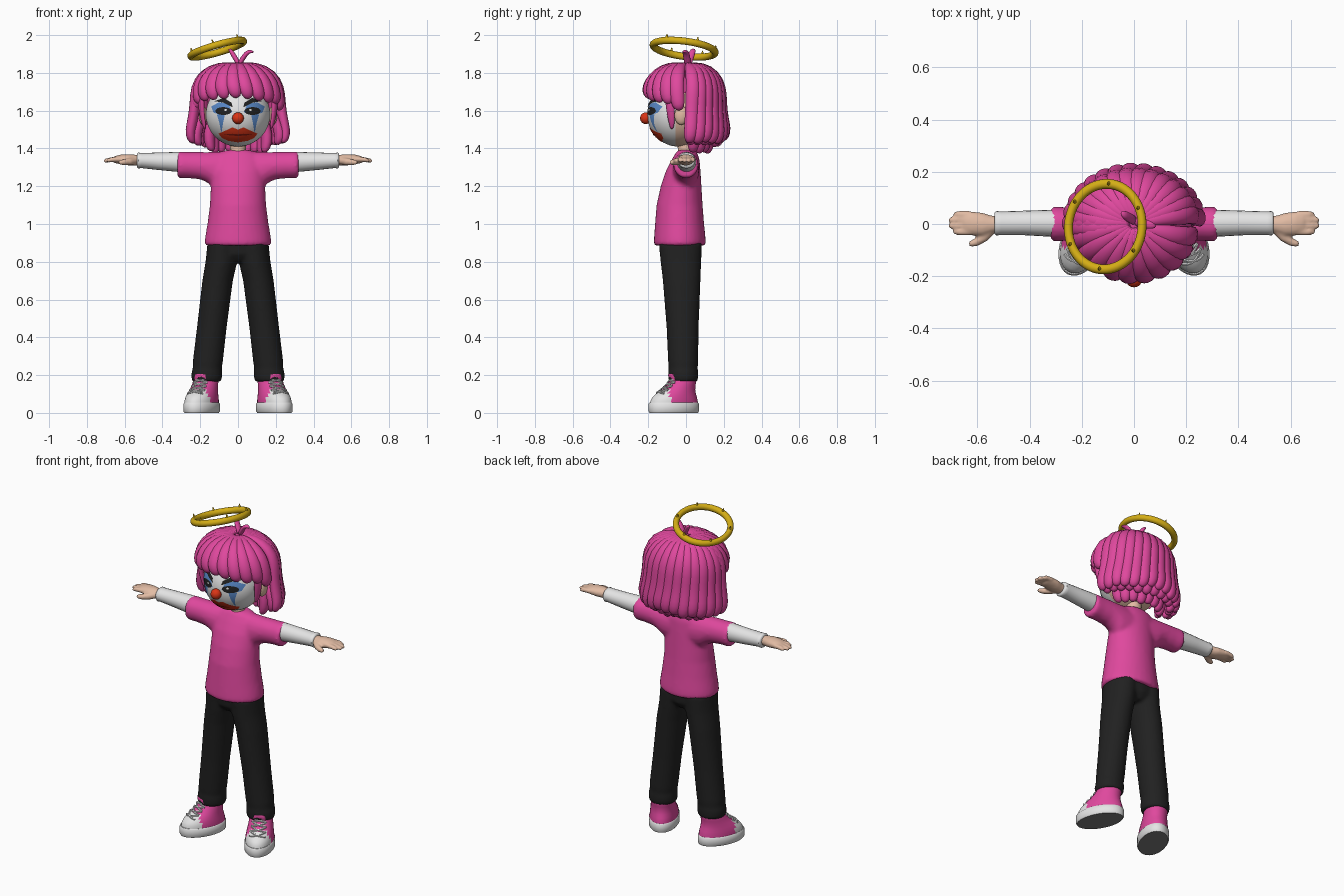
import bpy, bmesh, math, random
from mathutils import Vector, Matrix

if "Cube" in bpy.data.objects:
    bpy.data.objects.remove(bpy.data.objects["Cube"])

random.seed(4)
V = Vector


def mat(name, r, g, b):
    m = bpy.data.materials.new(name)
    m.diffuse_color = (r, g, b, 1)
    m.use_nodes = True
    m.node_tree.nodes["Principled BSDF"].inputs["Base Color"].default_value = m.diffuse_color
    return m


PINK = mat("pink", 0.74, 0.065, 0.34)
GOLD = mat("gold", 0.66, 0.42, 0.008)
SKIN = mat("skin", 0.76, 0.50, 0.37)
WHITE = mat("white", 0.78, 0.78, 0.78)
BLACK = mat("black", 0.015, 0.015, 0.015)
RED = mat("red", 0.70, 0.035, 0.008)
DARK_RED = mat("dark_red", 0.22, 0.01, 0.005)
BLUE = mat("blue", 0.10, 0.25, 0.58)
GREY = mat("sole_grey", 0.20, 0.20, 0.20)


def loft(bm, rings, n=16):
    """Skin a list of (centre, u axis, v axis) ellipses and cap both ends."""
    loops = []
    for c, u, v in rings:
        loops.append([bm.verts.new(c + u * math.cos(2 * math.pi * i / n) + v * math.sin(2 * math.pi * i / n))
                      for i in range(n)])
    for a, b in zip(loops, loops[1:]):
        for i in range(n):
            bm.faces.new((a[i], a[(i + 1) % n], b[(i + 1) % n], b[i]))
    bm.faces.new(loops[0][::-1])
    bm.faces.new(loops[-1])


def column(bm, rows, n=24):
    """Stacked horizontal ellipses: (z, cx, rx, cy, ry)."""
    loft(bm, [(V((cx, cy, z)), V((rx, 0, 0)), V((0, ry, 0))) for z, cx, rx, cy, ry in rows], n)


def limb(bm, rows, n=20):
    """Ellipses strung along x: (x, cy, ry, cz, rz)."""
    loft(bm, [(V((x, cy, cz)), V((0, ry, 0)), V((0, 0, rz))) for x, cy, ry, cz, rz in rows], n)


def tube(bm, pts, radii, side, flat=1.0, n=8):
    """Sweep along points; side is the width direction."""
    rings = []
    for i, p in enumerate(pts):
        t = (pts[min(i + 1, len(pts) - 1)] - pts[max(i - 1, 0)]).normalized()
        s = (side - t * side.dot(t)).normalized()
        rings.append((p, s * radii[i], t.cross(s) * radii[i] * flat))
    loft(bm, rings, n)


def ball(bm, centre, size, seg=20):
    bmesh.ops.create_uvsphere(bm, u_segments=seg, v_segments=seg * 2 // 3, radius=1,
                              matrix=Matrix.Translation(centre) @ Matrix.Diagonal((*size, 1)))


def finish(bm, name, mats, mirror=False, fuse=0, sub=0, angle=50, rule=None):
    bmesh.ops.recalc_face_normals(bm, faces=bm.faces)
    for f in bm.faces:
        f.smooth = True
        if rule:
            f.material_index = rule(f)
    me = bpy.data.meshes.new(name)
    bm.to_mesh(me)
    bm.free()
    ob = bpy.data.objects.new(name, me)
    bpy.context.collection.objects.link(ob)
    for m in mats:
        me.materials.append(m)
    if angle:
        bpy.ops.object.select_all(action='DESELECT')
        ob.select_set(True)
        bpy.context.view_layer.objects.active = ob
        bpy.ops.object.shade_smooth_by_angle(angle=math.radians(angle))
    if mirror:
        ob.modifiers.new("mirror", 'MIRROR')
    if fuse:  # blend overlapping volumes into one soft skin
        r = ob.modifiers.new("fuse", 'REMESH')
        r.mode, r.voxel_size, r.use_smooth_shade = 'VOXEL', fuse, True
        s = ob.modifiers.new("soften", 'SMOOTH')
        s.factor, s.iterations = 0.5, 5
    if sub:
        ob.modifiers.new("subdivide", 'SUBSURF').levels = sub
        ob.modifiers["subdivide"].render_levels = sub
    return ob


# Shirt: torso and short sleeves
bm = bmesh.new()
column(bm, [(.885, 0, .168, -.033, .13), (.895, 0, .178, -.033, .138), (.93, 0, .174, -.033, .136),
            (1.0, 0, .162, -.034, .130), (1.1, 0, .149, -.034, .122), (1.2, 0, .144, -.026, .108),
            (1.28, 0, .142, -.015, .092), (1.34, 0, .135, -.002, .074), (1.375, 0, .11, .003, .058),
            (1.392, 0, .06, .003, .045)], 32)
for s in (1, -1):
    limb(bm, [(s * x, 0, ry, cz, rz) for x, ry, cz, rz in
              [(.06, .07, 1.28, .105), (.13, .07, 1.288, .095), (.165, .068, 1.301, .08),
               (.20, .066, 1.309, .073), (.26, .065, 1.312, .07), (.312, .067, 1.313, .071), (.32, .062, 1.313, .066)]])
finish(bm, "shirt", [PINK], fuse=.011, angle=0)

# Trousers
bm = bmesh.new()
column(bm, [(.80, 0, .06, -.025, .08), (.84, 0, .15, -.027, .108), (.92, 0, .155, -.03, .115)])
for s in (1, -1):
    column(bm, [(z, s * cx, rx, cy, ry) for z, cx, rx, cy, ry in
                [(.165, .166, .074, -.015, .074), (.18, .166, .081, -.015, .079), (.215, .165, .082, -.015, .080),
                 (.235, .163, .077, -.015, .077), (.27, .16, .080, -.015, .080), (.45, .139, .079, -.018, .085),
                 (.7, .108, .081, -.023, .10), (.8, .088, .084, -.027, .108), (.9, .08, .082, -.03, .115)]])
finish(bm, "trousers", [BLACK], fuse=.010, angle=0)

# Long white undersleeves
bm = bmesh.new()
limb(bm, [(.29, .003, .052, 1.328, .053), (.33, .003, .051, 1.329, .052), (.42, .004, .047, 1.332, .046),
          (.51, .003, .045, 1.336, .040), (.528, .003, .047, 1.336, .042), (.535, .003, .040, 1.336, .036)])
finish(bm, "undersleeve", [WHITE], mirror=True)

# Hands: palm, four fingers and thumb
bm = bmesh.new()
limb(bm, [(.51, 0, .028, 1.338, .026), (.545, -.002, .034, 1.338, .029), (.58, -.002, .045, 1.34, .03),
          (.62, .002, .046, 1.342, .026), (.65, .004, .042, 1.341, .019), (.66, .004, .03, 1.34, .012)])
for y, tip in ((-.03, .695), (-.007, .712), (.016, .712), (.037, .692)):
    tube(bm, [V((x, y, z)) for x, z in ((.63, 1.343), (.67, 1.341), (tip - .008, 1.335), (tip, 1.334))],
         [.014, .0135, .011, .005], V((0, 1, 0)), n=10)
tube(bm, [V(p) for p in ((.545, -.02, 1.335), (.575, -.05, 1.33), (.605, -.07, 1.327), (.628, -.077, 1.326),
                         (.634, -.078, 1.326))], [.02, .02, .016, .012, .005], V((0, 0, 1)), n=10)
finish(bm, "hand", [SKIN], mirror=True, fuse=.006, angle=0)

# Shoes, toes turned outward
SHOE = Matrix.Translation((.165, -.005, 0)) @ Matrix.Rotation(math.radians(25), 4, 'Z')
bm = bmesh.new()
column(bm, [(0, 0, .078, -.066, .137), (.008, 0, .084, -.066, .142), (.048, 0, .084, -.066, .142),
            (.054, 0, .079, -.066, .137)], 32)
bm.transform(SHOE)
finish(bm, "shoe_sole", [WHITE, GREY], mirror=True, rule=lambda f: int(abs(f.normal.z) > .9 and f.calc_center_median().z < .02))

UPPER = [(.04, .079, -.064, .136), (.065, .079, -.064, .133), (.085, .077, -.060, .124), (.103, .074, -.052, .110),
         (.125, .070, -.038, .092), (.15, .067, -.022, .078), (.18, .066, -.008, .070), (.195, .062, -.006, .066)]
bm = bmesh.new()
column(bm, [(z, 0, rx, cy, ry) for z, rx, cy, ry in UPPER], 32)
finish_rule = lambda f: int(f.calc_center_median().y < -.115 and f.calc_center_median().z < .13)
for f in bm.faces:
    f.material_index = finish_rule(f)
bm.transform(SHOE)
finish(bm, "shoe_upper", [PINK, WHITE], mirror=True)

# Laces and tongue
bm = bmesh.new()
for k in range(4):
    for s in (1, -1):
        pts = []
        for i in range(7):
            a = math.radians(-36 + 12 * i)
            z = .112 + .02 * k + s * .009 * (i - 3) / 3
            lo = max(j for j in range(len(UPPER) - 1) if UPPER[j][0] <= z)
            t = (z - UPPER[lo][0]) / (UPPER[lo + 1][0] - UPPER[lo][0])
            rx, cy, ry = [UPPER[lo][q] * (1 - t) + UPPER[lo + 1][q] * t for q in (1, 2, 3)]
            pts.append(V((math.sin(a) * rx * 1.03, cy - math.cos(a) * ry * 1.03, z)))
        tube(bm, pts, [.0055] * 7, V((0, 0, 1)), n=6)
bm.transform(SHOE)
finish(bm, "shoe_laces", [WHITE], mirror=True)
bm = bmesh.new()
tube(bm, [V((0, -.07, .16)), V((0, -.078, .185)), V((0, -.083, .203)), V((0, -.084, .208))],
     [.036, .036, .03, .015], V((1, 0, 0)), .25, 12)
bm.transform(SHOE)
finish(bm, "shoe_tongue", [PINK], mirror=True)

# Head with a painted white face, neck and ears
HC, HR = V((0, -.04, 1.58)), V((.17, .165, .17))
bm = bmesh.new()
bmesh.ops.create_uvsphere(bm, u_segments=48, v_segments=32, radius=1, matrix=Matrix.Translation(HC) @
                          Matrix.Diagonal((*HR, 1)) @ Matrix.Rotation(math.pi / 2, 4, 'X'))
finish(bm, "head", [SKIN, WHITE], rule=lambda f: int(f.calc_center_median().y < -.06))
bm = bmesh.new()
column(bm, [(1.35, 0, .046, .0, .046), (1.39, 0, .041, -.002, .041), (1.47, 0, .045, -.002, .045)])
finish(bm, "neck", [SKIN])
bm = bmesh.new()
ball(bm, V((.185, -.025, 1.575)), (.022, .036, .05))
finish(bm, "ear", [SKIN], mirror=True)
bm = bmesh.new()
ball(bm, V((0, -.213, 1.56)), (.031, .030, .031))
finish(bm, "nose", [RED])


def paint(name, outline, m, lift):
    """Thin plate of face paint wrapped onto the head."""
    bm = bmesh.new()
    f = bm.faces.new([bm.verts.new((x, 0, z)) for x, z in outline])
    f.normal_update()
    if f.normal.y > 0:
        f.normal_flip()
    bmesh.ops.triangulate(bm, faces=bm.faces)
    bmesh.ops.subdivide_edges(bm, edges=bm.edges, cuts=4, use_grid_fill=True)
    for v in bm.verts:
        d = 1 - ((v.co.x - HC.x) / HR.x) ** 2 - ((v.co.z - HC.z) / HR.z) ** 2
        v.co.y = HC.y - HR.y * math.sqrt(max(d, .02)) - lift
    ob = finish(bm, name, [m], mirror=True)
    if ob.data.polygons[0].normal.y > 0:
        ob.data.flip_normals()


def oval(x, z, rx, rz, n=16):
    return [(x + rx * math.cos(2 * math.pi * i / n), z + rz * math.sin(2 * math.pi * i / n)) for i in range(n)]


paint("eye_shadow", [(.03, 1.592), (.05, 1.635), (.1, 1.645), (.142, 1.622), (.13, 1.59), (.08, 1.572)], BLUE, .002)
paint("tear", [(.07, 1.577), (.112, 1.58), (.1, 1.54), (.088, 1.48), (.08, 1.53)], BLUE, .0025)
paint("eye", oval(.077, 1.598, .043, .021), BLACK, .004)
paint("eye_glint", oval(.066, 1.604, .007, .006, 8), WHITE, .006)
paint("eyebrow", [(.028, 1.618), (.034, 1.642), (.075, 1.668), (.125, 1.65), (.08, 1.643)], BLACK, .006)
paint("lips", [(0, 1.5), (.03, 1.512), (.06, 1.497), (.103, 1.478), (.085, 1.455), (.05, 1.44), (0, 1.432)], RED, .004)
paint("mouth_line", [(0, 1.475), (.03, 1.478), (.078, 1.473), (.03, 1.468), (0, 1.466)], DARK_RED, .006)

# Hair cap beneath the locks
bm = bmesh.new()
ball(bm, V((0, .005, 1.645)), (.228, .197, .20), 40)
bmesh.ops.delete(bm, geom=[f for f in bm.faces if f.calc_center_median().z < (1.70 if f.calc_center_median().y < .01 else 1.5)],
                 context='FACES')
finish(bm, "hair_cap", [PINK])


def lock(bm, deg, rows, sx, widths, flat=.75, swirl=0):
    """Hair lock running down the (radius, z) profile at one heading; 0 is the front."""
    pts = []
    for i, (r, z) in enumerate(rows):
        a = math.radians(deg + swirl * (1 - i / (len(rows) - 1)))
        pts.append(V((math.sin(a) * r * sx, -math.cos(a) * r, z)))
    a = math.radians(deg)
    tube(bm, pts, widths, V((math.cos(a), math.sin(a), 0)), flat, 8)


# Long back locks
bm = bmesh.new()
for i in range(15):
    d, j = 94 + 172 * i / 14, random.uniform(-.012, .012)
    lock(bm, d, [(.01, 1.845), (.085, 1.838), (.155, 1.795), (.188, 1.72), (.19, 1.64), (.198, 1.56),
                 (.212, 1.50 + j), (.208, 1.455 + j), (.195, 1.435 + j)], 1.2,
         [.012, .032, .040, .042, .040, .040, .040, .034, .014], swirl=12)
finish(bm, "back_hair", [PINK], sub=1, angle=0)

# Layered under locks at the nape
bm = bmesh.new()
for count, lo, hi, r, end in ((13, 98, 262, .172, 1.412), (9, 108, 252, .122, 1.378)):
    for i in range(count):
        j = random.uniform(-.008, .008)
        lock(bm, lo + (hi - lo) * i / (count - 1), [(r - .03, 1.60), (r - .005, 1.53), (r + .008, 1.47 + j),
             (r + .003, end + .025 + j), (r - .01, end + j)], 1.25, [.025, .036, .040, .035, .014], .85)
finish(bm, "nape_hair", [PINK], sub=1, angle=0)

# Fringe, longer toward the temples
bm = bmesh.new()
for i in range(11):
    d = -82 + 164 * i / 10
    end = 1.668 - .055 * (d / 80) ** 2 + random.uniform(-.008, .008)
    lock(bm, d, [(.01, 1.845), (.085, 1.838), (.155, 1.80), (.195, 1.745), (.206, end + .045), (.205, end + .015),
                 (.197, end)], 1.1, [.012, .034, .042, .044, .042, .033, .013], swirl=-14)
finish(bm, "fringe", [PINK], sub=1, angle=0)

# Slim side locks in front of the ears
bm = bmesh.new()
tube(bm, [V(p) for p in ((.19, -.09, 1.70), (.197, -.085, 1.64), (.19, -.08, 1.58), (.182, -.075, 1.53), (.172, -.075, 1.50))],
     [.03, .028, .024, .018, .007], V((.4, 1, 0)), .6)
finish(bm, "side_lock", [PINK], mirror=True, sub=1, angle=0)

# Crown sprouts
bm = bmesh.new()
for tip, mid in (((.085, -.01, 1.91), (.045, 0, 1.905)), ((-.05, .045, 1.925), (-.028, .03, 1.90))):
    m, t = V(mid), V(tip)
    tube(bm, [V((.005, .01, 1.84)), (V((.005, .01, 1.85)) + m) / 2, m, (m + t) / 2 + V((0, 0, .008)), t],
         [.02, .02, .02, .016, .006], V((0, 1, 0)), .7)
finish(bm, "crown_sprout", [PINK], sub=1, angle=0)

# Tilted halo with small points
HALO = (Matrix.Translation((-.11, -.01, 1.928)) @ Matrix.Rotation(math.radians(-16), 4, 'Y') @
        Matrix.Rotation(math.radians(-7), 4, 'X') @ Matrix.Diagonal((.89, 1, 1, 1)))
bpy.ops.mesh.primitive_torus_add(major_radius=.165, minor_radius=.019, major_segments=64, minor_segments=14)
halo = bpy.context.object
halo.name = "halo"
halo.data.transform(HALO)
halo.data.materials.append(GOLD)
bpy.ops.object.shade_smooth()
bm = bmesh.new()
for i in range(6):
    a = math.radians(25 + 60 * i)
    bmesh.ops.create_cone(bm, cap_ends=True, segments=10, radius1=.009, radius2=.002, depth=.022,
                          matrix=HALO @ Matrix.Translation((.165 * math.cos(a), .165 * math.sin(a), .024)))
finish(bm, "halo_points", [GOLD])
